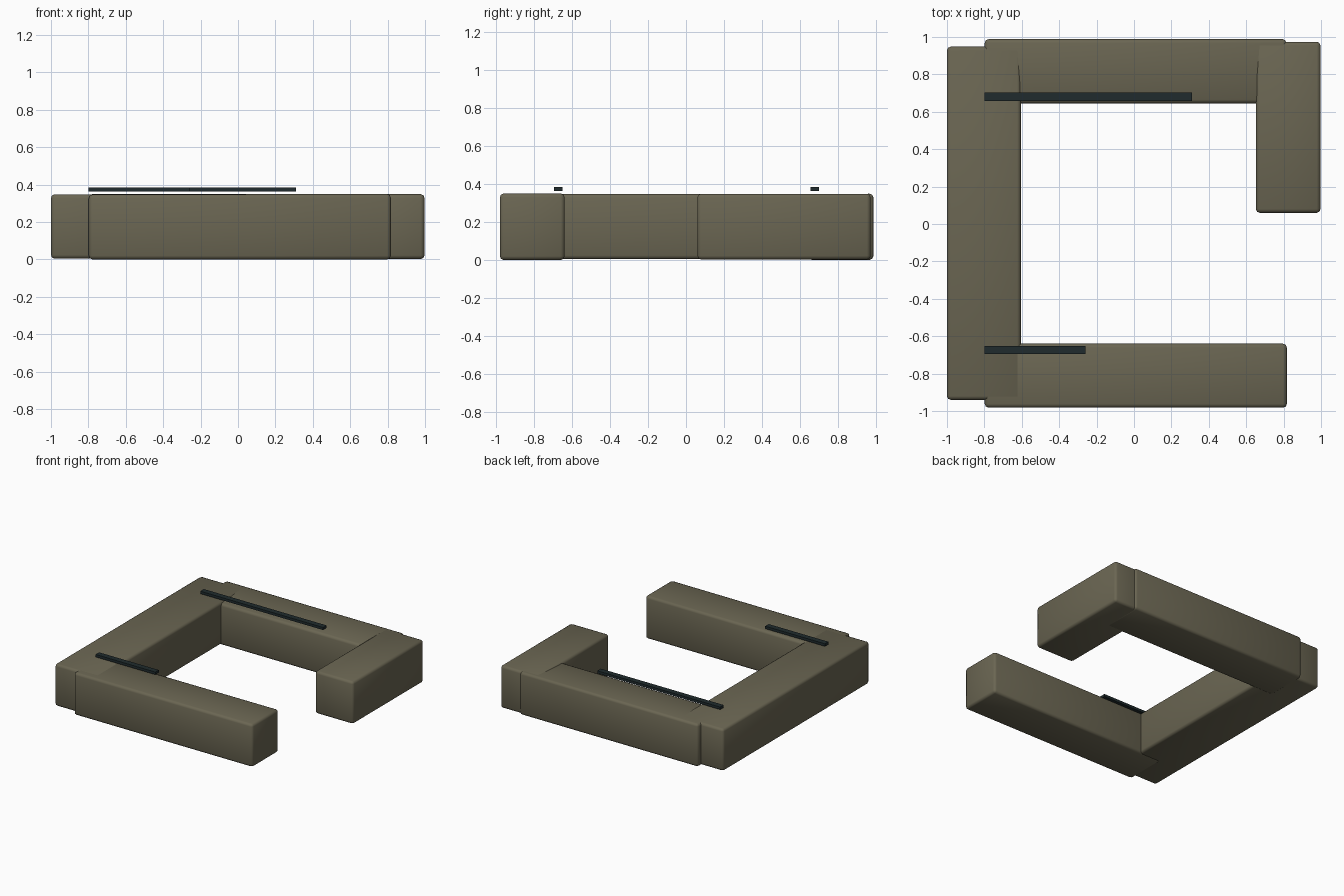
import bpy, bmesh

if "Cube" in bpy.data.objects:
    bpy.data.objects.remove(bpy.data.objects["Cube"])


def material(name, rgb):
    m = bpy.data.materials.new(name)
    m.diffuse_color = (*rgb, 1)
    m.use_nodes = True
    m.node_tree.nodes["Principled BSDF"].inputs["Base Color"].default_value = m.diffuse_color
    return m


olive = material("olive_canvas", (0.145, 0.132, 0.085))
dark = material("dark_slate", (0.014, 0.024, 0.026))


def block(name, x, y, z, mat, bevel=0, dip=None):
    """Box from ranges; dip(co) lowers chosen top corners a little."""
    bm = bmesh.new()
    bmesh.ops.create_cube(bm, size=1)
    for v in bm.verts:
        v.co = [r[0] + (c + 0.5) * (r[1] - r[0]) for c, r in zip(v.co, (x, y, z))]
        if dip and v.co.z > 0.2:
            v.co.z -= dip(v.co)
    if bevel:
        bmesh.ops.bevel(bm, geom=bm.edges[:], offset=bevel, segments=2,
                        profile=0.5, affect='EDGES')
    bmesh.ops.recalc_face_normals(bm, faces=bm.faces[:])
    me = bpy.data.meshes.new(name)
    bm.to_mesh(me)
    bm.free()
    me.materials.append(mat)
    ob = bpy.data.objects.new(name, me)
    bpy.context.collection.objects.link(ob)
    if bevel:
        bpy.ops.object.select_all(action='DESELECT')
        ob.select_set(True)
        bpy.context.view_layer.objects.active = ob
        bpy.ops.object.shade_smooth_by_angle(angle=0.9)
    return ob


# Four padded wall blocks forming an open ring
block("left_wall", (-1.0, -0.605), (-0.94, 0.948), (0.004, 0.348), olive, 0.02)
block("front_wall", (-0.798, 0.817), (-0.982, -0.64), (0.0, 0.35), olive, 0.02,
      lambda c: 0.003 if c.x < 0 else 0)
# back wall top slopes slightly down to the inside
block("back_wall", (-0.798, 0.815), (0.645, 0.988), (0.0, 0.35), olive, 0.02,
      lambda c: 0.012 if c.y < 0.8 else 0)
block("right_wall", (0.652, 0.997), (0.06, 0.974), (0.002, 0.349), olive, 0.02)

# Thin rails floating just above the back and front walls
block("back_rail", (-0.8, 0.31), (0.657, 0.702), (0.364, 0.385), dark)
block("front_rail", (-0.8, -0.26), (-0.696, -0.651), (0.364, 0.385), dark)
